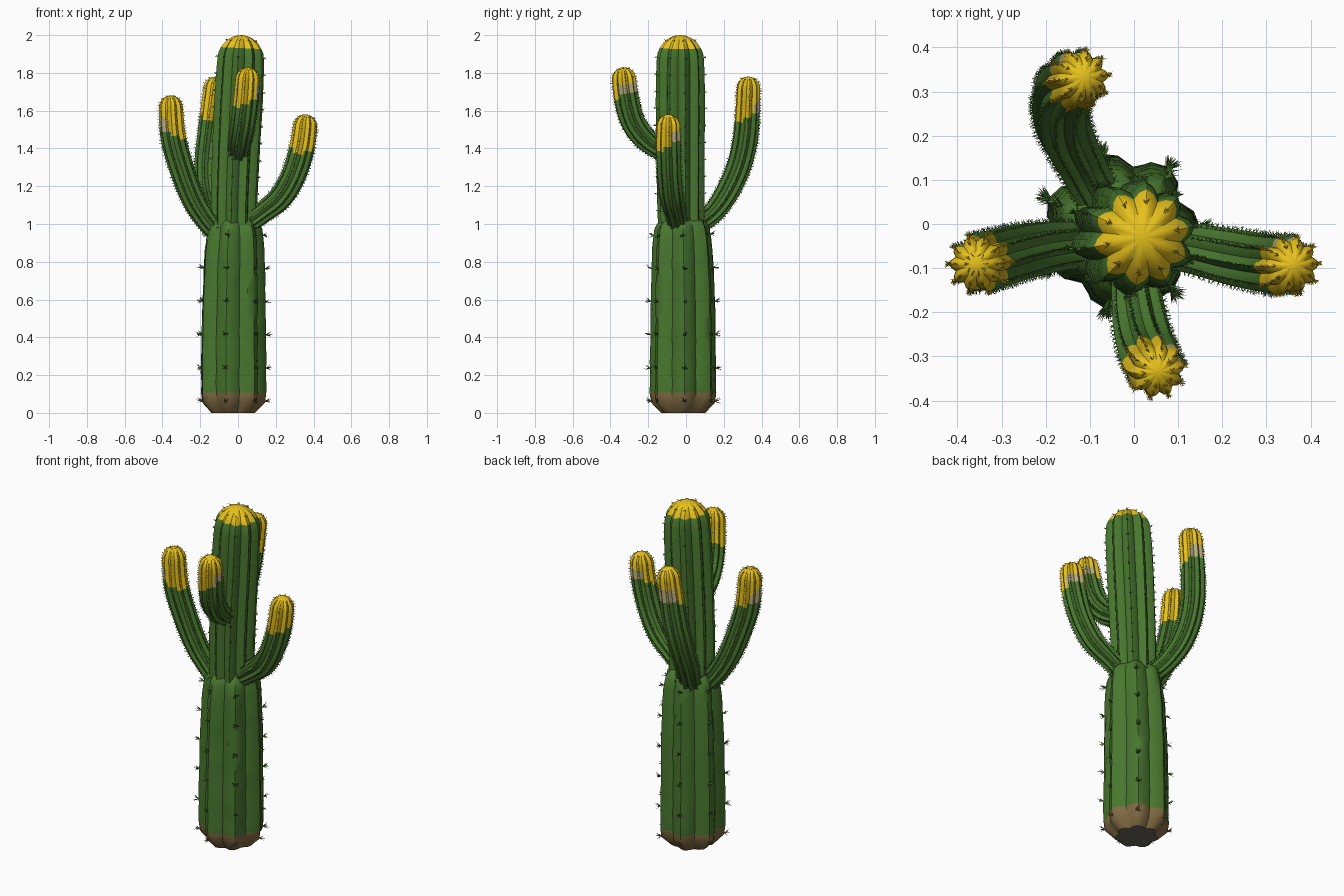
import bpy, bmesh, math, random
from mathutils import Vector

if "Cube" in bpy.data.objects:
    bpy.data.objects.remove(bpy.data.objects["Cube"])

random.seed(4)


def material(name, rgb):
    m = bpy.data.materials.new(name)
    m.diffuse_color = (*rgb, 1)
    m.use_nodes = True
    m.node_tree.nodes["Principled BSDF"].inputs["Base Color"].default_value = m.diffuse_color
    return m


MATS = [material("cactus green", (0.066, 0.185, 0.028)),
        material("blossom yellow", (0.82, 0.55, 0.012)),
        material("soil brown", (0.215, 0.145, 0.055)),
        material("faded tan", (0.47, 0.41, 0.19)),
        material("underside grey", (0.15, 0.135, 0.11))]
GREEN, YELLOW, BROWN, TAN, GREY = range(5)


def catmull(pts, t):
    """Smooth curve through (x, y, z, radius) points, t in 0..1."""
    s = t * (len(pts) - 1)
    i = min(int(s), len(pts) - 2)
    f = s - i
    p = [Vector(pts[max(0, min(len(pts) - 1, i + k))]) for k in (-1, 0, 1, 2)]
    return 0.5 * (2 * p[1] + (p[2] - p[0]) * f
                  + (2 * p[0] - 5 * p[1] + 4 * p[2] - p[3]) * f * f
                  + (3 * p[1] - p[0] - 3 * p[2] + p[3]) * f ** 3)


def sample(pts, step, dome):
    """Evenly spaced stations, packed closer in the rounded end."""
    fine = [catmull(pts, i / 400) for i in range(401)]
    dist = [0.0]
    for a, b in zip(fine, fine[1:]):
        dist.append(dist[-1] + (b.xyz - a.xyz).length)
    total = dist[-1]
    n = max(2, round((total - dome) / step))
    wanted = [(total - dome) * i / n for i in range(n)]
    wanted += [total - dome + dome * math.sin(a * math.pi / 14) for a in range(7)]
    out = []
    for w in wanted:
        k = min(range(401), key=lambda j: abs(dist[j] - w))
        out.append((fine[k], total - w))
    return out, fine[-1].xyz


def add_spine(bm, base, direction, length, width, mat):
    d = direction.normalized()
    u = d.orthogonal().normalized()
    w = d.cross(u)
    tip = bm.verts.new(base + d * length)
    ring = [bm.verts.new(base - d * 0.003 + (u * math.cos(a) + w * math.sin(a)) * width)
            for a in (0, 2.094, 4.189)]
    for i in range(3):
        f = bm.faces.new((ring[i], ring[(i + 1) % 3], tip))
        f.material_index = mat


def ribbed_stem(name, pts, ribs, depth, step, dome, cap=0.0, phase=0.0, jitter=0.0,
                power=1.4, sub=4, spine=(0.1, 4, 0.02, 0.002), soil=0.0, tan=None):
    """Ribbed tube along a path with a rounded end, colour zones and spines."""
    bm = bmesh.new()
    stations, end = sample(pts, step, dome)
    n = ribs * sub
    ref = Vector((1, 0, 0))
    rows, since, next_spine = [], 0.0, spine[0] * 0.35
    for k, (c, left) in enumerate(stations):
        a = stations[max(0, k - 1)][0].xyz
        b = stations[k + 1][0].xyz if k + 1 < len(stations) else end
        t = (b - a).normalized()
        u = (ref - t * ref.dot(t)).normalized()
        ref = u
        w = t.cross(u)
        q = max(0.0, 1 - left / dome)
        round_off = math.sqrt(max(0.0, 1 - q * q))
        row = []
        for i in range(n):
            ang = phase + 2 * math.pi * i / n
            ridge = abs(math.cos(math.pi * i / sub)) ** power
            r = c.w * round_off * (1 - depth * (1 - ridge))
            r += random.uniform(-jitter, jitter) * (1 if i % sub else 0.4)
            row.append(bm.verts.new(c.xyz + (u * math.cos(ang) + w * math.sin(ang)) * r))
        rows.append((row, left, c.xyz, t))
    tip = bm.verts.new(end)

    def zone(left, z, out):
        # the yellow end stops higher on the tan side of an arm
        facing = out.dot(Vector(tan).normalized()) if tan else 0
        edge = cap - 0.035 * facing
        if left < edge:
            return TAN if facing > 0.5 and left > edge - 0.06 else YELLOW
        return BROWN if z < soil else GREEN

    for (ra, la, ca, _), (rb, lb, cb, _) in zip(rows, rows[1:]):
        for i in range(n):
            j = (i + 1) % n
            f = bm.faces.new((ra[i], ra[j], rb[j], rb[i]))
            mid = f.calc_center_median()
            f.material_index = zone((la + lb) / 2, mid.z, (mid - (ca + cb) / 2).normalized())
    for i in range(n):
        f = bm.faces.new((rows[-1][0][i], rows[-1][0][(i + 1) % n], tip))
        f.material_index = YELLOW if cap else GREEN
    f = bm.faces.new(rows[0][0][::-1])
    f.material_index = GREY if soil else GREEN
    for f in bm.faces:
        f.smooth = True

    # spine clusters along the ridges
    gap, count, length, width = spine
    for (ra, la, ca, ta), (rb, lb, cb, tb) in zip(rows, rows[1:]):
        span = la - lb
        while span > 0 and next_spine < since + span:
            f = (next_spine - since) / span
            for i in range(0, n, sub):
                p = ra[i].co.lerp(rb[i].co, f)
                out = (p - ca.lerp(cb, f)).normalized()
                side = ta.cross(out)
                mat = zone(la - span * f, p.z, out)
                for s in range(count):
                    d = out + ta * random.uniform(-0.5, 1.0) + side * random.uniform(-1, 1)
                    add_spine(bm, p, d, length * random.uniform(0.7, 1.15), width, mat)
            next_spine += gap
        since += span

    mesh = bpy.data.meshes.new(name)
    bm.to_mesh(mesh)
    bm.free()
    for m in MATS:
        mesh.materials.append(m)
    mesh.set_sharp_from_angle(angle=math.radians(40))
    ob = bpy.data.objects.new(name, mesh)
    bpy.context.collection.objects.link(ob)
    return ob


# thick lower trunk with seven ribs and a soil-stained foot
ribbed_stem("lower_trunk",
            [(-.03, -.015, 0, .12), (-.03, -.015, .055, .174), (-.03, -.015, .11, .180),
             (-.03, -.015, .35, .178), (-.028, -.015, .6, .174), (-.025, -.018, .8, .167),
             (-.022, -.02, .93, .158), (-.022, -.025, 1.06, .135)],
            ribs=7, depth=.2, step=.055, dome=.09, phase=math.radians(2), jitter=.004, power=1.2,
            spine=(.176, 10, .034, .003), soil=.11)

# slimmer upper trunk with a yellow crown
ribbed_stem("upper_trunk",
            [(-.022, -.025, .95, .122), (-.02, -.028, 1.15, .126), (-.01, -.03, 1.4, .129),
             (.003, -.03, 1.65, .131), (.013, -.03, 1.85, .127), (.02, -.03, 2.0, .115)],
            ribs=10, depth=.2, step=.06, dome=.12, cap=.075, phase=.2, jitter=.001,
            spine=(.09, 6, .016, .002))

# curved arms: path points with radius, length of the yellow end, side of the tan patch
ARMS = {
    "right_arm": ([(.05, -.045, 1.0, .052), (.13, -.055, 1.06, .057), (.225, -.075, 1.14, .064),
                   (.295, -.088, 1.26, .066), (.34, -.093, 1.41, .067), (.362, -.093, 1.58, .062)],
                  .17, (.3, 1, 0)),
    "left_arm": ([(-.09, -.045, .93, .052), (-.175, -.05, 1.03, .058), (-.24, -.06, 1.14, .063),
                  (-.30, -.075, 1.30, .066), (-.345, -.088, 1.47, .067), (-.358, -.09, 1.68, .062)],
                 .21, (-1, -.2, 0)),
    "front_arm": ([(-.005, -.07, 1.36, .047), (.005, -.15, 1.40, .056), (.015, -.225, 1.46, .063),
                   (.03, -.285, 1.55, .066), (.045, -.318, 1.68, .067), (.055, -.335, 1.83, .062)],
                  .17, (1, .4, 0)),
    "back_arm": ([(-.08, .06, .99, .052), (-.125, .145, 1.06, .057), (-.16, .22, 1.17, .063),
                  (-.165, .285, 1.32, .066), (-.145, .32, 1.5, .067), (-.112, .333, 1.78, .062)],
                 .21, (-.1, 1, 0)),
}
for arm, (path, cap, tan) in ARMS.items():
    ribbed_stem(arm, path, ribs=10, depth=.2, step=.025, dome=.062, cap=cap,
                spine=(.015, 4, .012, .0015), tan=tan)
